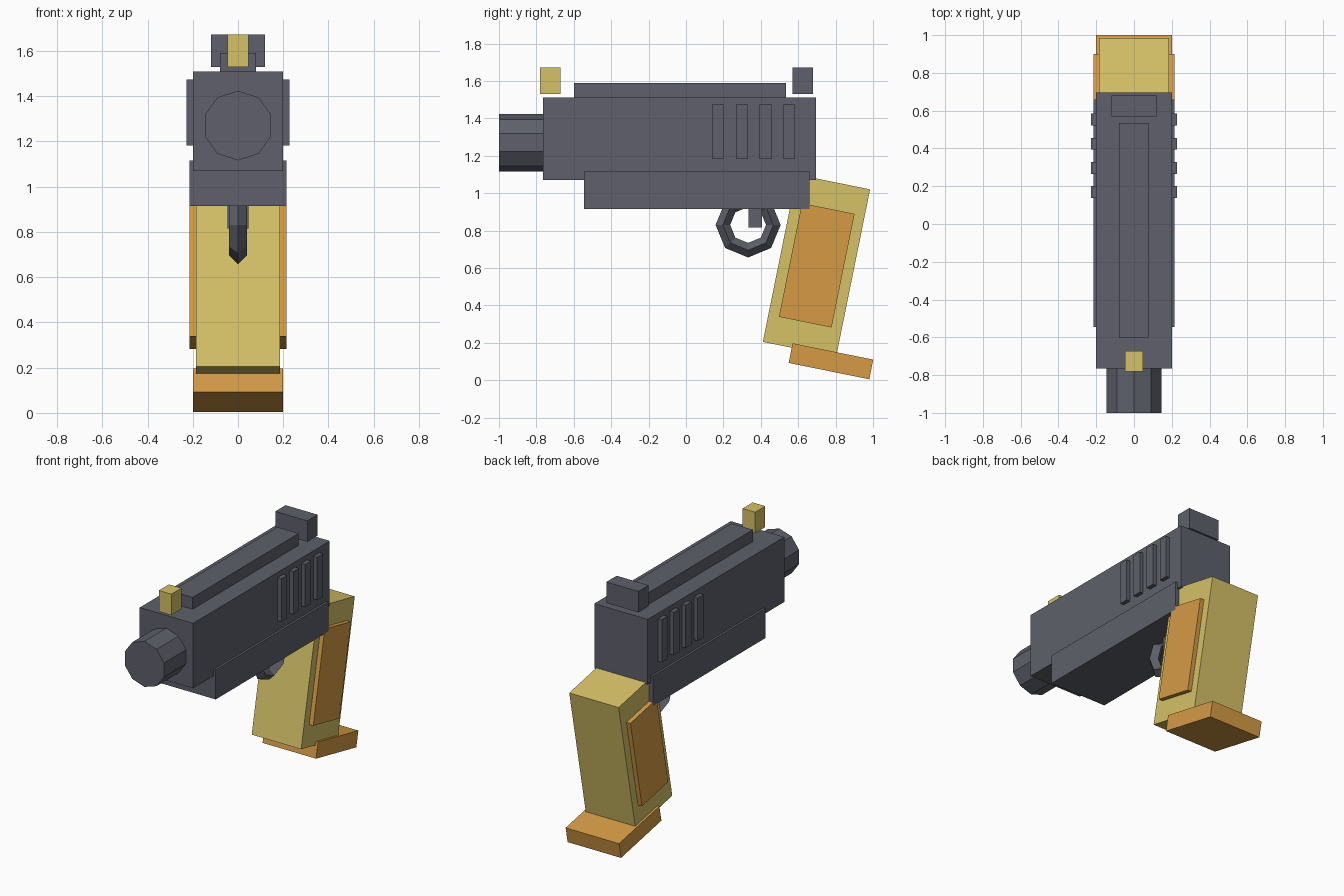
import bpy, bmesh, math
from mathutils import Matrix, Vector

if "Cube" in bpy.data.objects:
    bpy.data.objects.remove(bpy.data.objects["Cube"])


def material(name, rgb):
    m = bpy.data.materials.new(name)
    m.diffuse_color = (*rgb, 1)
    m.use_nodes = True
    m.node_tree.nodes["Principled BSDF"].inputs["Base Color"].default_value = m.diffuse_color
    return m


GREY = material("gunmetal grey", (0.112, 0.118, 0.147))
YELLOW = material("brass yellow", (0.67, 0.54, 0.135))
ORANGE = material("amber orange", (0.67, 0.33, 0.06))
RAKE = -0.2  # backward lean of the grip


def finish(name, bm, mat):
    bmesh.ops.recalc_face_normals(bm, faces=bm.faces)
    me = bpy.data.meshes.new(name)
    bm.to_mesh(me)
    bm.free()
    me.materials.append(mat)
    ob = bpy.data.objects.new(name, me)
    bpy.context.collection.objects.link(ob)
    return ob


def box(name, center, size, mat, tilt=0.0):
    bm = bmesh.new()
    bmesh.ops.create_cube(bm, size=1, matrix=Matrix.Diagonal((*size, 1)))
    ob = finish(name, bm, mat)
    ob.location = center
    ob.rotation_euler.x = tilt
    return ob


def span(name, half_x, y, z, mat):
    return box(name, (0, sum(y) / 2, sum(z) / 2),
               (2 * half_x, y[1] - y[0], z[1] - z[0]), mat)


# Slide, top rail and frame
span("slide", 0.20, (-0.765, 0.695), (1.07, 1.51), GREY)
span("top_rail", 0.08, (-0.60, 0.535), (1.48, 1.59), GREY)
span("frame", 0.215, (-0.545, 0.66), (0.915, 1.115), GREY)

# Ten-sided barrel
bm = bmesh.new()
bmesh.ops.create_cone(bm, cap_ends=True, segments=10, radius1=0.154, radius2=0.154, depth=0.3)
bmesh.ops.transform(bm, verts=bm.verts, matrix=Matrix.Translation((0, -0.85, 1.27))
                    @ Matrix.Rotation(math.pi / 2, 4, 'X'))
# put a corner at the top
top = max(v.co.z for v in bm.verts)
if top < 1.27 + 0.153:
    bmesh.ops.rotate(bm, verts=bm.verts, cent=(0, -0.85, 1.27),
                     matrix=Matrix.Rotation(math.pi / 10, 3, 'Y'))
finish("barrel", bm, GREY)

# Sights
span("rear_sight", 0.12, (0.57, 0.68), (1.53, 1.672), GREY)
span("front_sight", 0.047, (-0.78, -0.672), (1.53, 1.672), YELLOW)

# Grip serrations on both sides of the slide
for side, label in ((1, "left"), (-1, "right")):
    for i in range(4):
        box(f"serration_{label}_{i + 1}", (side * 0.21, 0.169 + i * 0.128, 1.328),
            (0.035, 0.062, 0.29), GREY)

# Raked grip, side panels and magazine base
box("grip", (0, 0.6975, 0.6125), (0.37, 0.40, 0.913), YELLOW, RAKE)
for side, label in ((1, "left"), (-1, "right")):
    box(f"grip_panel_{label}", (side * 0.195, 0.699, 0.614), (0.04, 0.287, 0.62), ORANGE, RAKE)
box("magazine_base", (0, 0.775, 0.101), (0.40, 0.44, 0.107), ORANGE, RAKE)

# Trigger and eight-sided guard ring with a diamond section
span("trigger", 0.046, (0.335, 0.405), (0.815, 0.95), GREY)
bm = bmesh.new()
rings = []
for i in range(8):
    a = i * math.pi / 4
    out = Vector((0, math.cos(a), math.sin(a)))
    rings.append([bm.verts.new(Vector((0.039 * math.sin(b), 0.332, 0.83))
                               + out * (0.135 + 0.039 * math.cos(b)))
                  for b in (j * math.pi / 2 for j in range(4))])
for i in range(8):
    p, q = rings[i], rings[(i + 1) % 8]
    for j in range(4):
        k = (j + 1) % 4
        bm.faces.new((p[j], q[j], q[k], p[k]))
finish("trigger_guard", bm, GREY)
